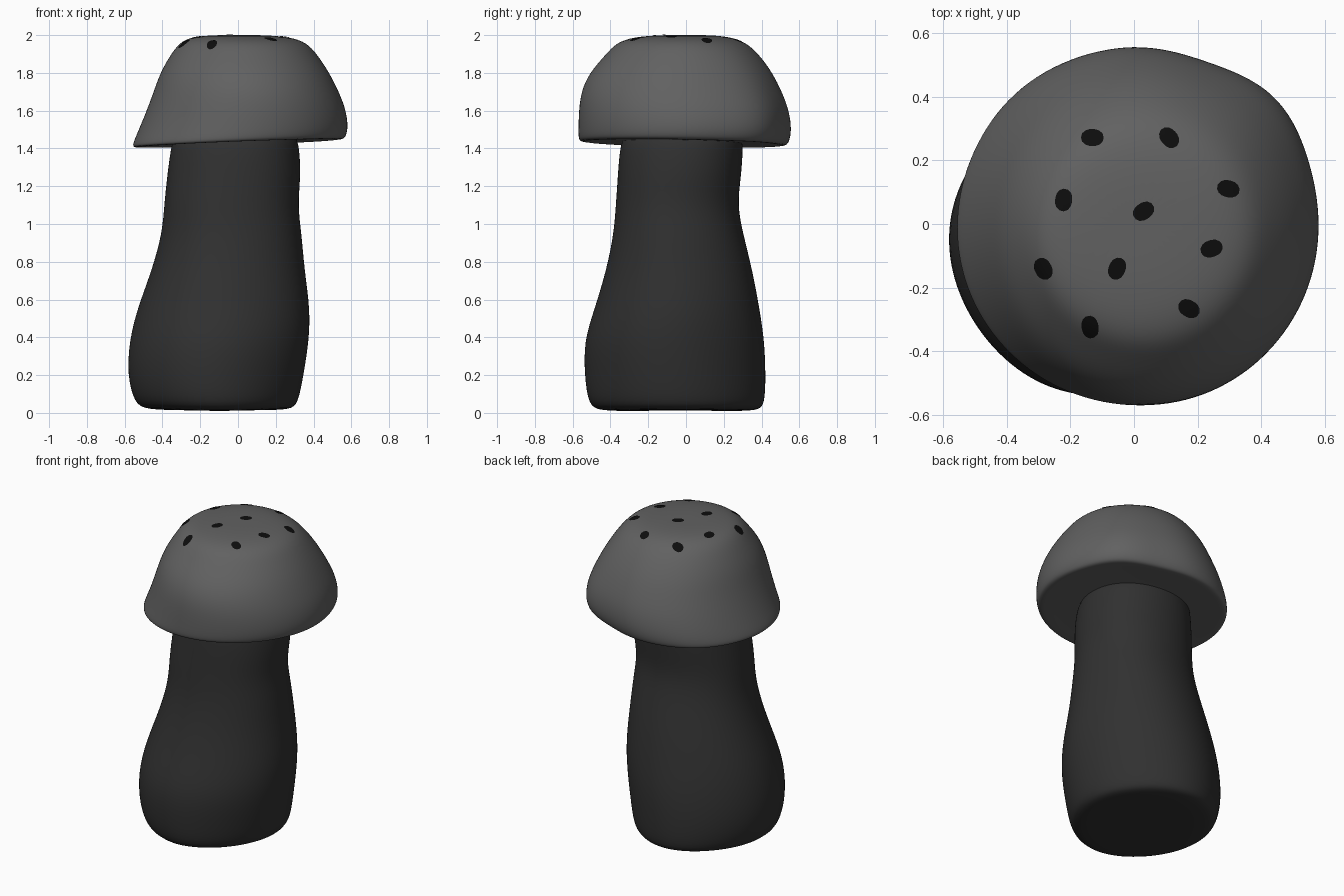
import bpy, bmesh, math
from mathutils import Vector
from mathutils.bvhtree import BVHTree

if "Cube" in bpy.data.objects:
    bpy.data.objects.remove(bpy.data.objects["Cube"])

SIDES = 32


def material(name, v):
    m = bpy.data.materials.new(name)
    m.diffuse_color = (v, v, v, 1)
    m.use_nodes = True
    m.node_tree.nodes["Principled BSDF"].inputs["Base Color"].default_value = m.diffuse_color
    return m


def finish(bm, name, mat, levels=0):
    bmesh.ops.recalc_face_normals(bm, faces=bm.faces)
    me = bpy.data.meshes.new(name)
    bm.to_mesh(me)
    ob = bpy.data.objects.new(name, me)
    bpy.context.collection.objects.link(ob)
    me.materials.append(mat)
    for p in me.polygons:
        p.use_smooth = True
    if levels:
        sub = ob.modifiers.new("smooth", 'SUBSURF')
        sub.levels = sub.render_levels = levels
    return ob


def loft(sections, shape, tilt):
    """Skin rings given as (z, xmin, xmax, ymin, ymax)."""
    bm = bmesh.new()
    rings = []
    for z, x0, x1, y0, y1 in sections:
        ring = []
        for i in range(SIDES):
            a = 2 * math.pi * i / SIDES
            k = shape(a, z)
            x = (x0 + x1) / 2 + (x1 - x0) / 2 * math.cos(a) * k
            y = (y0 + y1) / 2 + (y1 - y0) / 2 * math.sin(a) * k
            ring.append(bm.verts.new((x, y, z + tilt(x, y, z))))
        rings.append(ring)
    for a, b in zip(rings, rings[1:]):
        for i in range(SIDES):
            j = (i + 1) % SIDES
            bm.faces.new((a[i], a[j], b[j], b[i]))
    # close both ends with a fan
    for ring in (rings[0], rings[-1]):
        c = bm.verts.new(sum((v.co for v in ring), Vector()) / SIDES)
        for i in range(SIDES):
            bm.faces.new((ring[i], ring[(i + 1) % SIDES], c))
    return bm


def bump(a, centre, width):
    d = (a - math.radians(centre) + math.pi) % (2 * math.pi) - math.pi
    return math.exp(-(d / math.radians(width)) ** 2)


# Stem: lopsided bulb narrowing upward
stem_rings = [
    (0.01, -0.30, 0.15, -0.28, 0.22),
    (0.01, -0.49, 0.28, -0.46, 0.38),
    (0.04, -0.55, 0.32, -0.52, 0.42),
    (0.20, -0.59, 0.35, -0.54, 0.425),
    (0.38, -0.58, 0.38, -0.545, 0.42),
    (0.55, -0.54, 0.388, -0.49, 0.395),
    (0.75, -0.465, 0.36, -0.43, 0.36),
    (0.95, -0.41, 0.345, -0.39, 0.31),
    (1.10, -0.40, 0.325, -0.38, 0.28),
    (1.25, -0.385, 0.342, -0.37, 0.30),
    (1.40, -0.365, 0.335, -0.36, 0.312),
    (1.50, -0.34, 0.31, -0.33, 0.30),
]
stem = loft(stem_rings,
            lambda a, z: 1 + 0.012 * math.cos(4 * a + 2.5 * z) - 0.01,
            lambda x, y, z: 0.02 * abs(x + 0.1) if z < 0.1 else 0)
finish(stem, "stem", material("stem_dark", 0.03), 2)

# Cap: flat tilted underside, crisp rim, rounded dome with a flattened crown
cap_rings = [
    (1.435, -0.32, 0.32, -0.32, 0.32),
    (1.428, -0.50, 0.50, -0.51, 0.49),
    (1.425, -0.555, 0.555, -0.56, 0.53),
    (1.44, -0.563, 0.575, -0.573, 0.55),
    (1.50, -0.535, 0.587, -0.573, 0.565),
    (1.60, -0.49, 0.573, -0.57, 0.553),
    (1.70, -0.45, 0.535, -0.558, 0.513),
    (1.80, -0.415, 0.487, -0.515, 0.462),
    (1.90, -0.357, 0.42, -0.425, 0.388),
    (1.96, -0.31, 0.365, -0.37, 0.32),
    (1.99, -0.25, 0.28, -0.28, 0.24),
    (2.00, -0.13, 0.14, -0.14, 0.13),
]


def cap_shape(a, z):
    low = max(0, min(1, (2.0 - z) / 0.5)) if z > 1.43 else 1
    return 1 + low * (0.045 * bump(a, 42, 16) - 0.025 * bump(a, 70, 14)
                      + 0.015 * bump(a, 130, 20))


def cap_tilt(x, y, z):
    low = max(0, (1.75 - z) / 0.33)
    return low * (0.04 * x - 0.02 * y)


cap = finish(loft(cap_rings, cap_shape, cap_tilt), "cap",
             material("cap_grey", 0.12), 2)

# Dark spots laid onto the crown
bpy.context.view_layer.update()
tree = BVHTree.FromObject(cap, bpy.context.evaluated_depsgraph_get())
spots = [(-0.13, 0.27), (0.11, 0.27), (-0.22, 0.075), (0.03, 0.04),
         (0.295, 0.11), (-0.283, -0.14), (-0.053, -0.14), (0.243, -0.077),
         (0.172, -0.265), (-0.137, -0.322)]
bm = bmesh.new()
for n, (sx, sy) in enumerate(spots):
    grid = []
    for r in (0, 0.5, 1):
        ring = []
        for i in range(16):
            a = 2 * math.pi * i / 16
            d = r * 0.031 * (1 + 0.15 * math.cos(2 * a + n * 1.7))
            p = Vector((sx + d * math.cos(a), sy + d * math.sin(a), 3))
            hit, normal = tree.ray_cast(p, Vector((0, 0, -1)))[:2]
            ring.append(bm.verts.new(hit + normal * 0.003))
            if r == 0:
                break
        grid.append(ring)
    for i in range(16):
        j = (i + 1) % 16
        bm.faces.new((grid[0][0], grid[1][i], grid[1][j]))
        bm.faces.new((grid[1][i], grid[2][i], grid[2][j], grid[1][j]))
finish(bm, "cap_spots", material("spot_black", 0.004))
